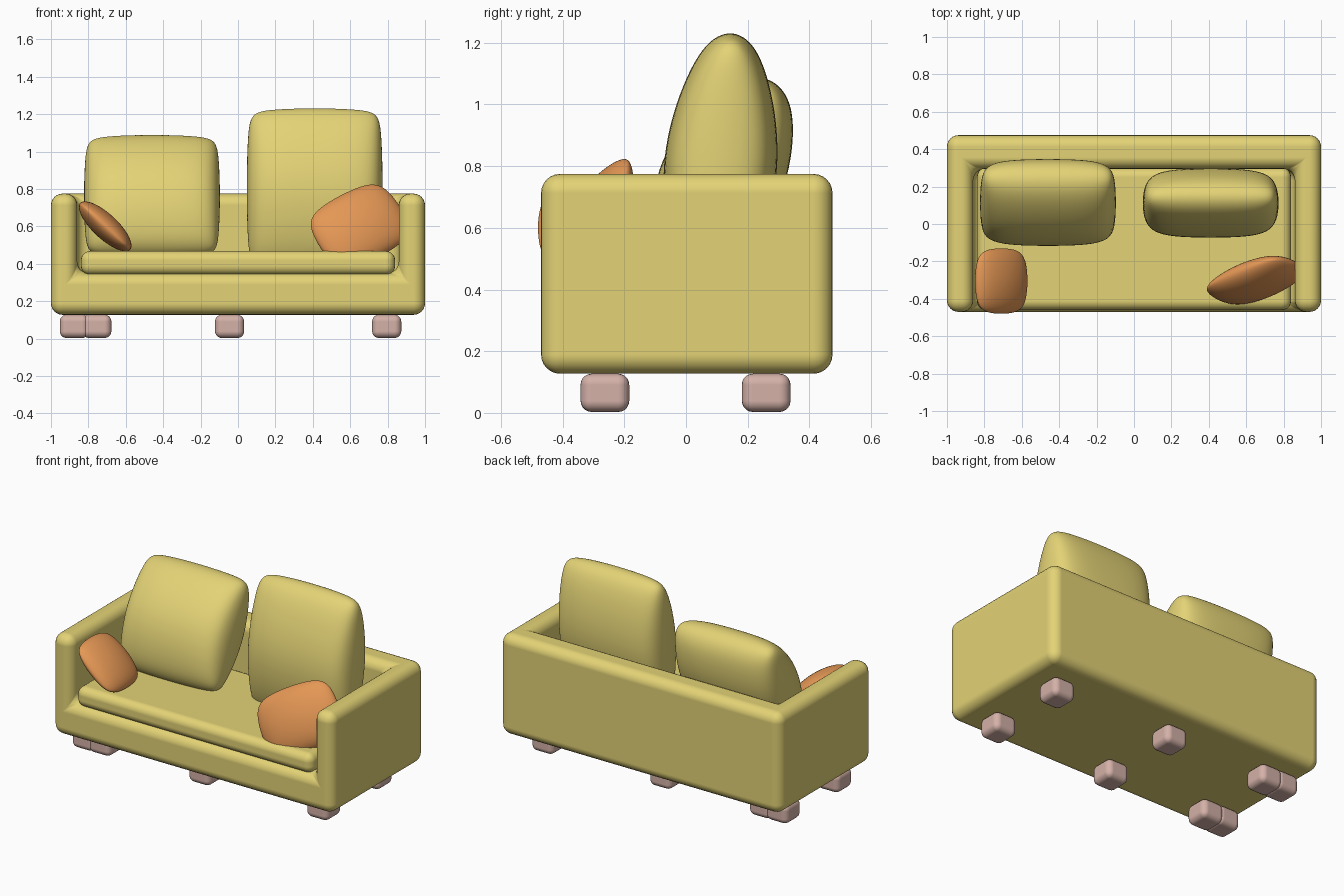
import bpy, bmesh
from math import radians
from mathutils import Euler

if "Cube" in bpy.data.objects:
    bpy.data.objects.remove(bpy.data.objects["Cube"])


def material(name, color):
    m = bpy.data.materials.new(name)
    m.diffuse_color = (*color, 1)
    m.use_nodes = True
    m.node_tree.nodes["Principled BSDF"].inputs["Base Color"].default_value = m.diffuse_color
    return m


FABRIC = material("yellow_fabric", (0.77, 0.65, 0.18))
ORANGE = material("orange_fabric", (0.78, 0.31, 0.09))
WOOD = material("pink_wood", (0.66, 0.44, 0.39))


def finish(name, bm, mat):
    bmesh.ops.recalc_face_normals(bm, faces=bm.faces)
    for f in bm.faces:
        f.smooth = True
    me = bpy.data.meshes.new(name)
    bm.to_mesh(me)
    bm.free()
    me.materials.append(mat)
    ob = bpy.data.objects.new(name, me)
    bpy.context.collection.objects.link(ob)
    return ob


def bevel(ob, width, segments=5):
    m = ob.modifiers.new("bevel", 'BEVEL')
    m.width, m.segments = width, segments
    m.limit_method = 'ANGLE'
    m.harden_normals = True


def rounded_box(name, lo, hi, radius, mat):
    bm = bmesh.new()
    bmesh.ops.create_cube(bm, size=1)
    for v in bm.verts:
        v.co = [(a + b) / 2 + c * (b - a) for a, b, c in zip(lo, hi, v.co)]
    ob = finish(name, bm, mat)
    bevel(ob, radius)
    return ob


def cushion(name, size, loc, rot, mat, row, col, pull, order='XYZ'):
    """Soft cushion: half sizes (x, y, z); row/col give relative thickness
    from the middle to the rim, along z and along x; pull rounds the corners."""
    bm = bmesh.new()
    st = [-1, -0.72, 0, 0.72, 1]
    prof = lambda p, i: p[abs(i - 2)]
    side = {}
    for s in (-1, 1):
        for i, u in enumerate(st):
            for j, w in enumerate(st):
                t = prof(col, i) * prof(row, j)
                side[s, i, j] = bm.verts.new((u * (1 - pull * w ** 4) * size[0] / 0.955,
                                              s * size[1] * t / 0.93,
                                              w * (1 - pull * u ** 4) * size[2] / 0.955))
        for i in range(4):
            for j in range(4):
                bm.faces.new([side[s, a, b] for a, b in
                              ((i, j), (i + 1, j), (i + 1, j + 1), (i, j + 1))])
    rim = ([(i, 0) for i in range(4)] + [(4, j) for j in range(4)]
           + [(i, 4) for i in range(4, 0, -1)] + [(0, j) for j in range(4, 0, -1)])
    for a, b in zip(rim, rim[1:] + rim[:1]):
        bm.faces.new([side[-1, *a], side[-1, *b], side[1, *b], side[1, *a]])
    ob = finish(name, bm, mat)
    ob.location = loc
    ob.rotation_mode = order
    ob.rotation_euler = Euler([radians(r) for r in rot], order)
    m = ob.modifiers.new("soft", 'SUBSURF')
    m.levels = m.render_levels = 3
    return ob


# Sofa shell: a plan grid, with the arm and back cells raised above the base
bm = bmesh.new()
xs, ys = [-1, -0.86, 0.86, 1], [-0.47, 0.295, 0.475]
grid = [[bm.verts.new((x, y, 0.127)) for y in ys] for x in xs]
bottom = [bm.faces.new((grid[i][j], grid[i + 1][j], grid[i + 1][j + 1], grid[i][j + 1]))
          for i in range(3) for j in range(2)]
bmesh.ops.recalc_face_normals(bm, faces=bottom)
ext = bmesh.ops.extrude_face_region(bm, geom=bottom, use_keep_orig=True)
top = [g for g in ext["geom"] if isinstance(g, bmesh.types.BMFace)]
for v in {v for f in top for v in f.verts}:
    v.co.z = 0.35
raised = [f for f in top if not (abs(f.calc_center_median().x) < 0.5
                                 and f.calc_center_median().y < 0.2)]
ext = bmesh.ops.extrude_face_region(bm, geom=raised)
for v in [g for g in ext["geom"] if isinstance(g, bmesh.types.BMVert)]:
    v.co.z = 0.775
bmesh.ops.delete(bm, geom=[f for f in raised if f.is_valid], context='FACES_ONLY')
bmesh.ops.dissolve_limit(bm, angle_limit=0.01, verts=bm.verts, edges=bm.edges)
bevel(finish("sofa_shell", bm, FABRIC), 0.062, 6)

# Seat cushion
rounded_box("seat_cushion", (-0.84, -0.46, 0.34), (0.84, 0.30, 0.468), 0.05, FABRIC)

# Back cushions, the left one leaning further back
row, col = (1, 0.64, 0.24), (1, 0.97, 0.6)
cushion("back_cushion_left", (0.353, 0.21, 0.345), (-0.46, 0.115, 0.76), (-27, 0, 0),
        FABRIC, row, col, 0.07)
cushion("back_cushion_right", (0.353, 0.195, 0.42), (0.41, 0.112, 0.80), (-5, 0, 0),
        FABRIC, row, col, 0.07)

# Throw pillows
soft = (1, 0.72, 0.2)
cushion("throw_pillow_left", (0.18, 0.075, 0.172), (-0.71, -0.305, 0.60), (90, 43, 0),
        ORANGE, soft, soft, 0.2)
cushion("throw_pillow_right", (0.25, 0.095, 0.195), (0.65, -0.30, 0.60), (-22, -28, 12),
        ORANGE, soft, soft, 0.2, 'YXZ')

# Feet: four pairs along the length
for n, x in enumerate((-0.875, -0.755, -0.045, 0.795)):
    for tag, y in (("front", -0.263), ("back", 0.26)):
        rounded_box(f"{tag}_foot_{n + 1}", (x - 0.078, y - 0.079, 0.003),
                    (x + 0.078, y + 0.079, 0.127), 0.036, WOOD)
